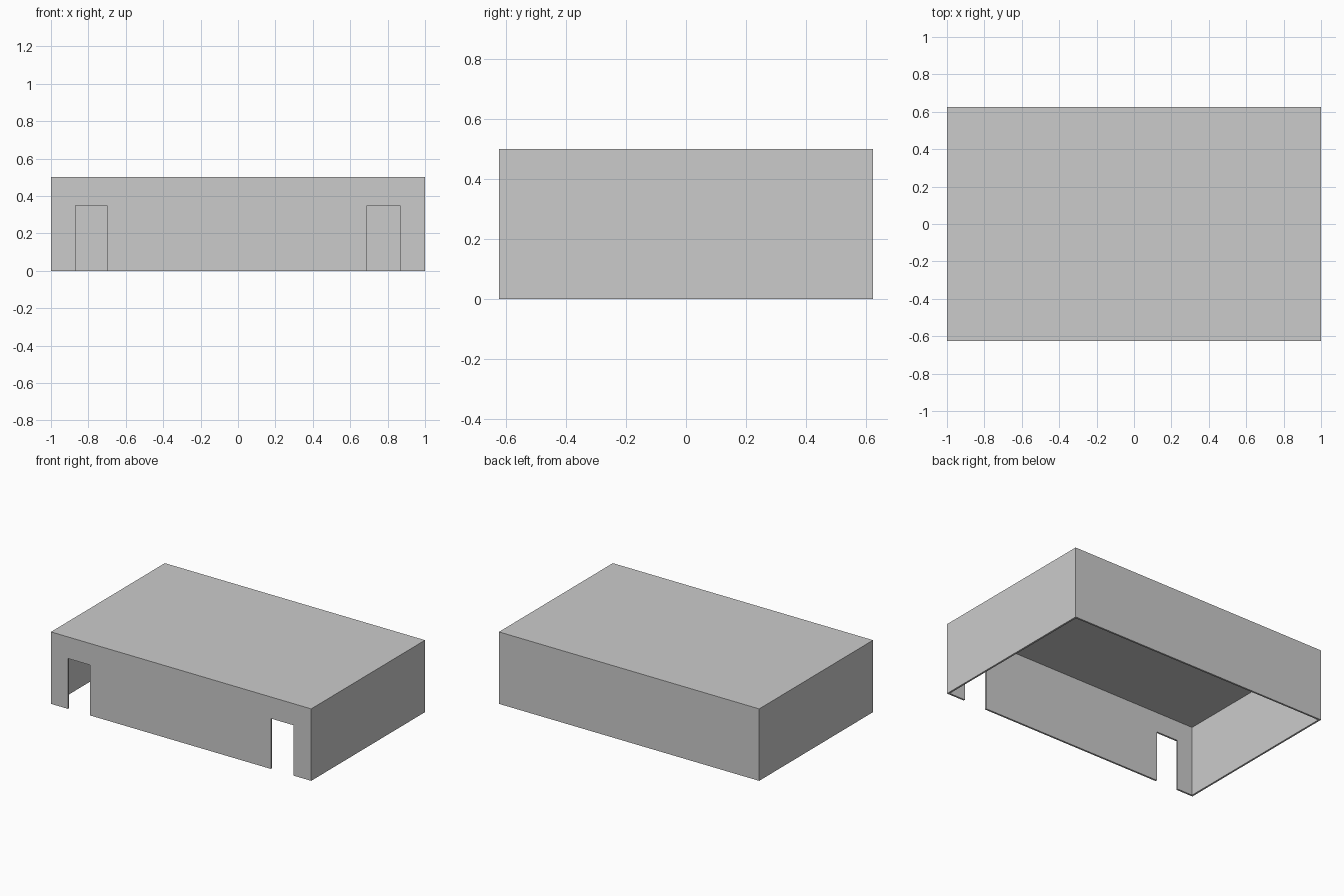
import bpy

if "Cube" in bpy.data.objects:
    bpy.data.objects.remove(bpy.data.objects["Cube"])

W, D, H, T = 2.0, 1.25, 0.5, 0.0125   # outer size and wall thickness


def box(name, lo, hi):
    size = [b - a for a, b in zip(lo, hi)]
    mid = [(a + b) / 2 for a, b in zip(lo, hi)]
    bpy.ops.mesh.primitive_cube_add(size=1, location=mid)
    ob = bpy.context.object
    ob.name = name
    ob.scale = size
    bpy.ops.object.transform_apply(location=True, rotation=True, scale=True)
    return ob


# Outer shell block
shell = box("cover_shell", (-W / 2, -D / 2, 0), (W / 2, D / 2, H))

# Open-bottomed cavity and the two doorways in the front wall
cutters = [
    box("cavity_cutter", (-W / 2 + T, -D / 2 + T, -0.1), (W / 2 - T, D / 2 - T, H - T)),
    box("left_doorway_cutter", (-0.87, -D / 2 - 0.1, -0.15), (-0.70, -D / 2 + 0.1, 0.35)),
    box("right_doorway_cutter", (0.69, -D / 2 - 0.1, -0.15), (0.865, -D / 2 + 0.1, 0.35)),
]
bpy.context.view_layer.objects.active = shell
for cutter in cutters:
    mod = shell.modifiers.new(cutter.name, 'BOOLEAN')
    mod.operation = 'DIFFERENCE'
    mod.solver = 'EXACT'
    mod.object = cutter
    bpy.ops.object.modifier_apply(modifier=mod.name)
    bpy.data.objects.remove(cutter)
